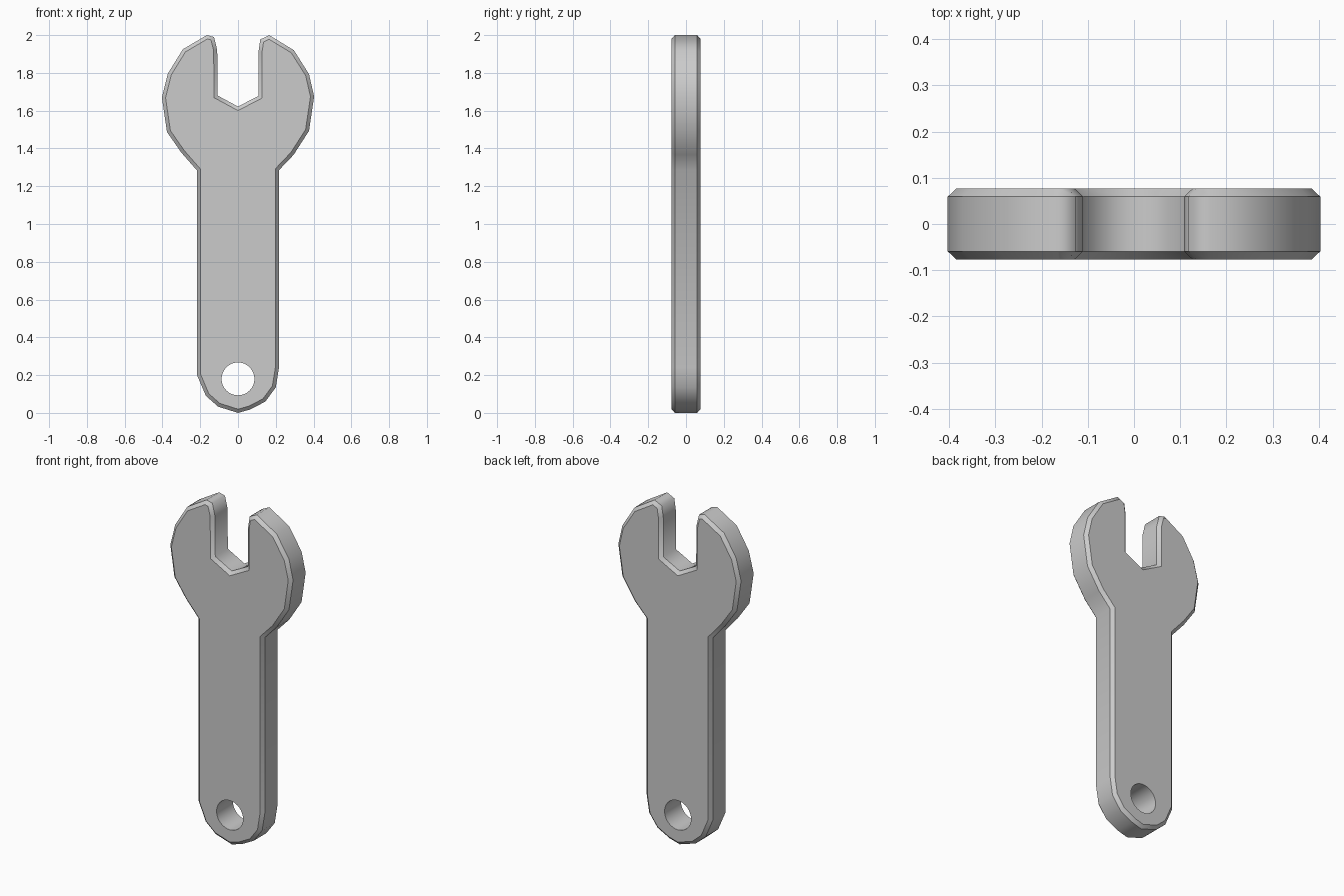
import bpy, bmesh, math
from mathutils import Vector

if "Cube" in bpy.data.objects:
    bpy.data.objects.remove(bpy.data.objects["Cube"])

HALF, SIDE, INSET = 0.077, 0.059, 0.019

# Front outline (x, z), counter-clockwise from the bottom tip
outline = [Vector(p) for p in [
    (0, 0.0), (0.065, 0.018), (0.145, 0.06), (0.2, 0.135), (0.217, 0.24),
    (0.217, 1.285), (0.295, 1.367), (0.376, 1.493), (0.403, 1.675),
    (0.376, 1.793), (0.296, 1.92), (0.165, 2.0), (0.118, 1.977),
    (0.108, 1.91), (0.108, 1.678), (0, 1.622), (-0.108, 1.68),
    (-0.11, 1.92), (-0.127, 1.99), (-0.165, 2.0), (-0.292, 1.925),
    (-0.371, 1.797), (-0.403, 1.67), (-0.376, 1.487), (-0.3, 1.378),
    (-0.217, 1.283), (-0.217, 0.2), (-0.17, 0.09), (-0.105, 0.033)]]


def inset(points, d):
    """Offset a counter-clockwise outline inwards with mitred corners."""
    result = []
    for i, p in enumerate(points):
        a = (p - points[i - 1]).normalized()
        b = (points[(i + 1) % len(points)] - p).normalized()
        na, nb = Vector((-a.y, a.x)), Vector((-b.y, b.x))
        result.append(p + (na + nb) * d / (1 + na.dot(nb)))
    return result


# Wrench plate with chamfered rim
inner = inset(outline, INSET)
bm = bmesh.new()
layers = [(inner, -HALF), (outline, -SIDE), (outline, SIDE), (inner, HALF)]
rings = [[bm.verts.new((p.x, y, p.y)) for p in pts] for pts, y in layers]
n = len(outline)
for r, s in zip(rings, rings[1:]):
    for i in range(n):
        j = (i + 1) % n
        bm.faces.new((r[i], r[j], s[j], s[i]))
bm.faces.new(rings[0])
bm.faces.new(rings[-1][::-1])
bmesh.ops.recalc_face_normals(bm, faces=bm.faces)
mesh = bpy.data.meshes.new("wrench")
bm.to_mesh(mesh)
bm.free()
wrench = bpy.data.objects.new("wrench", mesh)
bpy.context.collection.objects.link(wrench)

# Hanging hole through the handle
bpy.ops.mesh.primitive_cylinder_add(vertices=32, radius=0.087, depth=0.5,
                                    location=(0, 0, 0.18),
                                    rotation=(math.pi / 2, 0, 0))
cutter = bpy.context.object
cutter.name = "hole_cutter"
cutter.hide_render = True
cut = wrench.modifiers.new("hole", 'BOOLEAN')
cut.object = cutter
cut.operation = 'DIFFERENCE'
cut.solver = 'EXACT'
bpy.context.view_layer.objects.active = wrench
bpy.ops.object.modifier_apply(modifier=cut.name)
bpy.data.objects.remove(cutter)

# Smooth around the rim, crisp along chamfer lines and hole rims
bm = bmesh.new()
bm.from_mesh(wrench.data)
for f in bm.faces:
    f.smooth = True
for e in bm.edges:
    e.smooth = abs(e.verts[0].co.y - e.verts[1].co.y) > 1e-4
bm.to_mesh(wrench.data)
bm.free()
